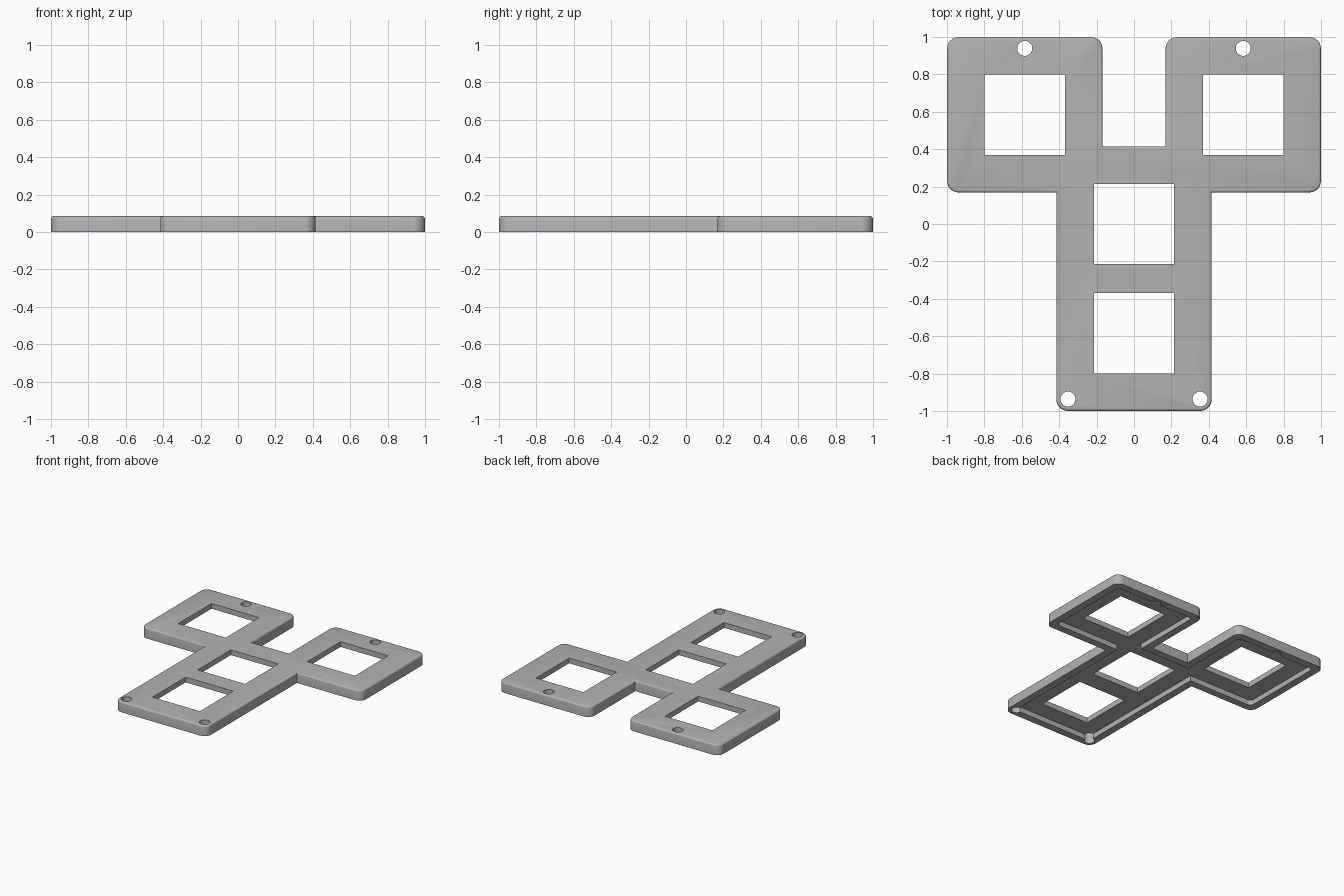
import bpy, bmesh, math
from mathutils import Vector

old = bpy.data.objects.get("Cube")
if old:
    bpy.data.objects.remove(old, do_unlink=True)

PITCH = 0.584       # spacing of the square cells
HALF = 0.415        # half width of a cell
HEIGHT = 0.085
RECESS = 0.042      # depth of the hollow underside
RIM = 0.06
WINDOW = 0.43
HOLE = 0.04

grey = bpy.data.materials.new("light grey")
grey.use_nodes = True
colour = (0.45, 0.45, 0.45, 1)
grey.diffuse_color = colour
grey.node_tree.nodes["Principled BSDF"].inputs["Base Color"].default_value = colour


def outline(inset, radius):
    """Y-shaped contour, moved inward, with rounded outward corners."""
    h, far, near = HALF - inset, PITCH + HALF - inset, PITCH - HALF + inset
    half = [(h, -far), (h, near), (far, near), (far, far), (near, far), (near, h)]
    corners = [Vector(p) for p in half]
    corners += [Vector((-x, y)) for x, y in reversed(half)]
    points = []
    for i, c in enumerate(corners):
        a = (c - corners[i - 1]).normalized()
        b = (corners[(i + 1) % len(corners)] - c).normalized()
        if a.cross(b) < 0:
            points.append(c)
            continue
        centre = c + (b - a) * radius
        for k in range(9):
            t = k / 8 * math.pi / 2
            points.append(centre + (a * math.sin(t) - b * math.cos(t)) * radius)
    return points


def loft(name, rings):
    """Closed solid through contours given as (points, height)."""
    bm = bmesh.new()
    loops = [[bm.verts.new((p.x, p.y, z)) for p in pts] for pts, z in rings]
    n = len(loops[0])
    for low, high in zip(loops, loops[1:]):
        for i in range(n):
            j = (i + 1) % n
            bm.faces.new((low[i], low[j], high[j], high[i]))
    bm.faces.new(loops[0][::-1])
    bm.faces.new(loops[-1])
    bmesh.ops.recalc_face_normals(bm, faces=bm.faces)
    mesh = bpy.data.meshes.new(name)
    bm.to_mesh(mesh)
    bm.free()
    ob = bpy.data.objects.new(name, mesh)
    bpy.context.collection.objects.link(ob)
    return ob


def prism(name, x, y, radius, sides, turn=0.0):
    pts = []
    for k in range(sides):
        t = turn + k * 2 * math.pi / sides
        pts.append(Vector((x + radius * math.cos(t), y + radius * math.sin(t))))
    return loft(name, [(pts, -0.1), (pts, 0.2)])


# Plate with softened top edge
edge = 0.012
rings = [(outline(0, 0.06), 0)]
for k in range(4):
    t = k / 3 * math.pi / 2
    inset = edge * (1 - math.cos(t))
    rings.append((outline(inset, 0.06 - inset), HEIGHT - edge + edge * math.sin(t)))
plate = loft("switch_plate", rings)
plate.data.materials.append(grey)

# Hollow underside, square windows and screw holes
inner = outline(RIM, 0.03)
cutters = [loft("recess_cutter", [(inner, -0.1), (inner, RECESS)])]
for x, y in ((0, 0), (0, -PITCH), (PITCH, PITCH), (-PITCH, PITCH)):
    cutters.append(prism("window_cutter", x, y, WINDOW / math.sqrt(2), 4, math.pi / 4))
for side in (-1, 1):
    cutters.append(prism("hole_cutter", side * 0.353, -0.936, HOLE, 32))
    cutters.append(prism("hole_cutter", side * PITCH, 0.939, HOLE, 32))

bpy.context.view_layer.objects.active = plate
plate.select_set(True)
for cutter in cutters:
    cutter.hide_render = True
    mod = plate.modifiers.new("cut", 'BOOLEAN')
    mod.operation = 'DIFFERENCE'
    mod.solver = 'EXACT'
    mod.object = cutter
    bpy.ops.object.modifier_apply(modifier=mod.name)
    bpy.data.objects.remove(cutter, do_unlink=True)

bpy.ops.object.shade_smooth_by_angle(angle=math.radians(35))
